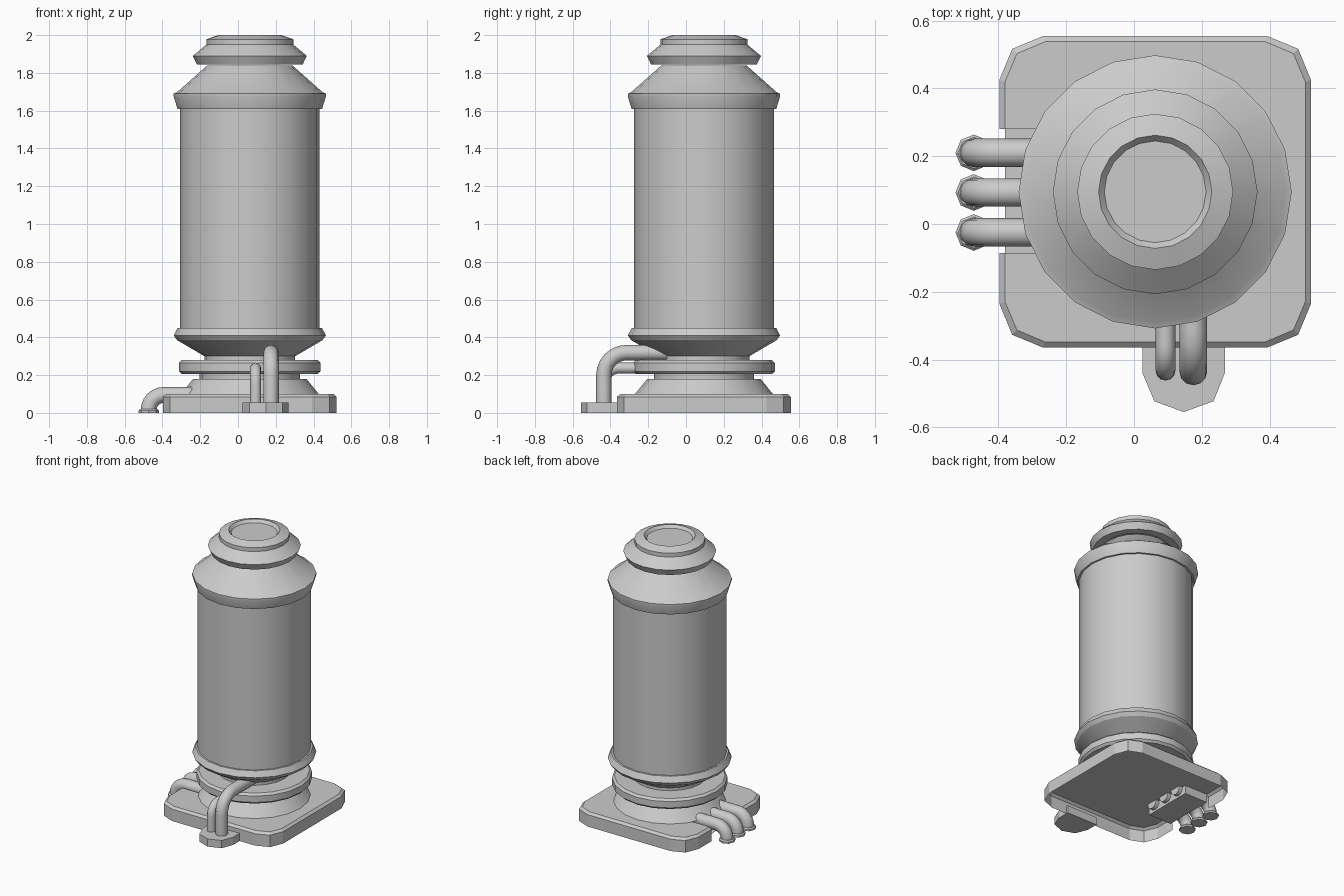
import bpy, bmesh
from math import sin, cos, pi, radians
from mathutils import Vector

if "Cube" in bpy.data.objects:
    bpy.data.objects.remove(bpy.data.objects["Cube"])

CX, CY = 0.0625, 0.095   # axis of the tank


def finish(name, bm, smooth=None):
    bmesh.ops.recalc_face_normals(bm, faces=bm.faces)
    me = bpy.data.meshes.new(name)
    bm.to_mesh(me)
    bm.free()
    ob = bpy.data.objects.new(name, me)
    bpy.context.collection.objects.link(ob)
    if smooth:
        bpy.ops.object.select_all(action='DESELECT')
        ob.select_set(True)
        bpy.context.view_layer.objects.active = ob
        bpy.ops.object.shade_smooth_by_angle(angle=radians(smooth))
    return ob


def bridge(bm, rings, closed=True):
    for a, b in zip(rings, rings[1:]):
        n = len(a)
        for i in range(n if closed else n - 1):
            j = (i + 1) % n
            bm.faces.new((a[i], a[j], b[j], b[i]))


def lathe(name, profile, cx, cy, n, smooth=None, cap_bottom=False):
    bm = bmesh.new()
    rings = [[bm.verts.new((cx + r * cos(2 * pi * i / n), cy + r * sin(2 * pi * i / n), z))
              for i in range(n)] for r, z in profile]
    bridge(bm, rings)
    bm.faces.new(rings[-1])
    if cap_bottom:
        bm.faces.new(rings[0])
    return finish(name, bm, smooth)


def elbow_pipe(name, foot, direction, radius, height, bend, length, n=12):
    # upright pipe that turns through a quarter circle into the tank
    d, up = Vector(direction), Vector((0, 0, 1))
    side = d.cross(up)
    foot = Vector(foot)
    path = [(foot, up)]
    for k in range(7):
        a = k * pi / 12
        path.append((foot + d * bend * (1 - cos(a)) + up * (height - foot.z - bend + bend * sin(a)),
                     up * cos(a) + d * sin(a)))
    path.append((foot + d * length + up * (height - foot.z), d))
    bm = bmesh.new()
    rings = []
    for p, t in path:
        nrm = side.cross(t)
        rings.append([bm.verts.new(p + radius * (side * cos(2 * pi * i / n) + nrm * sin(2 * pi * i / n)))
                      for i in range(n)])
    bridge(bm, rings)
    bm.faces.new(rings[0])
    bm.faces.new(rings[-1])
    return finish(name, bm, 40)


# Base plate: hollow underneath, with a sunken pocket on the left for the pipes
def outline(h, t, m):
    corner = [(h, t), (m, m), (t, h)]
    pts = []
    for q in range(4):
        c, s = round(cos(q * pi / 2)), round(sin(q * pi / 2))
        pts += [(CX + x * c - y * s, CY + x * s + y * c) for x, y in corner]
        if q == 1:
            pts += [(CX - h, 0.28), (CX - h, -0.085)]
    return pts


bm = bmesh.new()
rings = [[bm.verts.new((x, y, z)) for x, y in outline(h, t, m)]
         for h, t, m, z in [(0.46, 0.33, 0.422, 0), (0.46, 0.33, 0.422, 0.085), (0.443, 0.325, 0.408, 0.10)]]
i0 = 6                                   # pocket opening lies between points 6 and 7
bridge(bm, [r[i0 + 1:] + r[:i0 + 1] for r in rings], closed=False)
top = rings[-1]
inner = [bm.verts.new((-0.2, y, 0.10)) for y in (0.28, -0.085)]
bm.faces.new(top[:i0 + 1] + inner + top[i0 + 1:])
edge = [top[i0], inner[0], inner[1], top[i0 + 1]]
low = [bm.verts.new((v.co.x, v.co.y, 0.04)) for v in edge]
bridge(bm, [edge, low], closed=False)
bm.faces.new(low)
finish("base_plate", bm)

# Tank parts, bottom to top
lathe("foot_cone", [(0.365, 0.10), (0.30, 0.18), (0.265, 0.18), (0.265, 0.21)], CX, CY, 20, 30)
lathe("lower_ring", [(0.265, 0.205), (0.36, 0.205), (0.375, 0.22), (0.375, 0.265), (0.36, 0.28),
                     (0.24, 0.28)], CX, CY, 20, 20)
lathe("tank_body", [(0.24, 0.28), (0.24, 0.30), (0.385, 0.385), (0.403, 0.41), (0.382, 0.45),
                    (0.37, 0.45), (0.37, 1.61), (0.383, 1.61), (0.403, 1.675), (0.403, 1.69),
                    (0.385, 1.698), (0.225, 1.84)], CX, CY, 20, 20)
lathe("tank_cap", [(0.225, 1.845), (0.28, 1.845), (0.302, 1.89), (0.23, 1.95), (0.23, 1.978),
                   (0.167, 2.0), (0.15, 1.98)], CX, CY, 20, 20)

# Left pipes with foot flanges
for i, y in enumerate((0.21, 0.093, -0.025)):
    elbow_pipe(f"left_pipe_{i + 1}", (-0.473, y, 0.01), (1, 0, 0), 0.042, 0.095, 0.08, 0.30)
    lathe(f"left_flange_{i + 1}", [(0.054, 0), (0.054, 0.012), (0.046, 0.02)], -0.473, y, 8,
          cap_bottom=True)

# Front pipes and their pad
elbow_pipe("front_pipe_large", (0.175, -0.435, 0.04), (0, 1, 0), 0.041, 0.319, 0.12, 0.335)
elbow_pipe("front_pipe_small", (0.093, -0.433, 0.04), (0, 1, 0), 0.029, 0.237, 0.075, 0.235)
bm = bmesh.new()
pad = [(0.025, -0.35), (0.025, -0.44), (0.06, -0.523), (0.147, -0.555), (0.235, -0.523),
       (0.268, -0.44), (0.268, -0.35)]
rings = [[bm.verts.new((x, y, z)) for x, y in pad] for z in (0, 0.055)]
bridge(bm, rings)
for r in rings:
    bm.faces.new(r)
finish("front_pad", bm)
